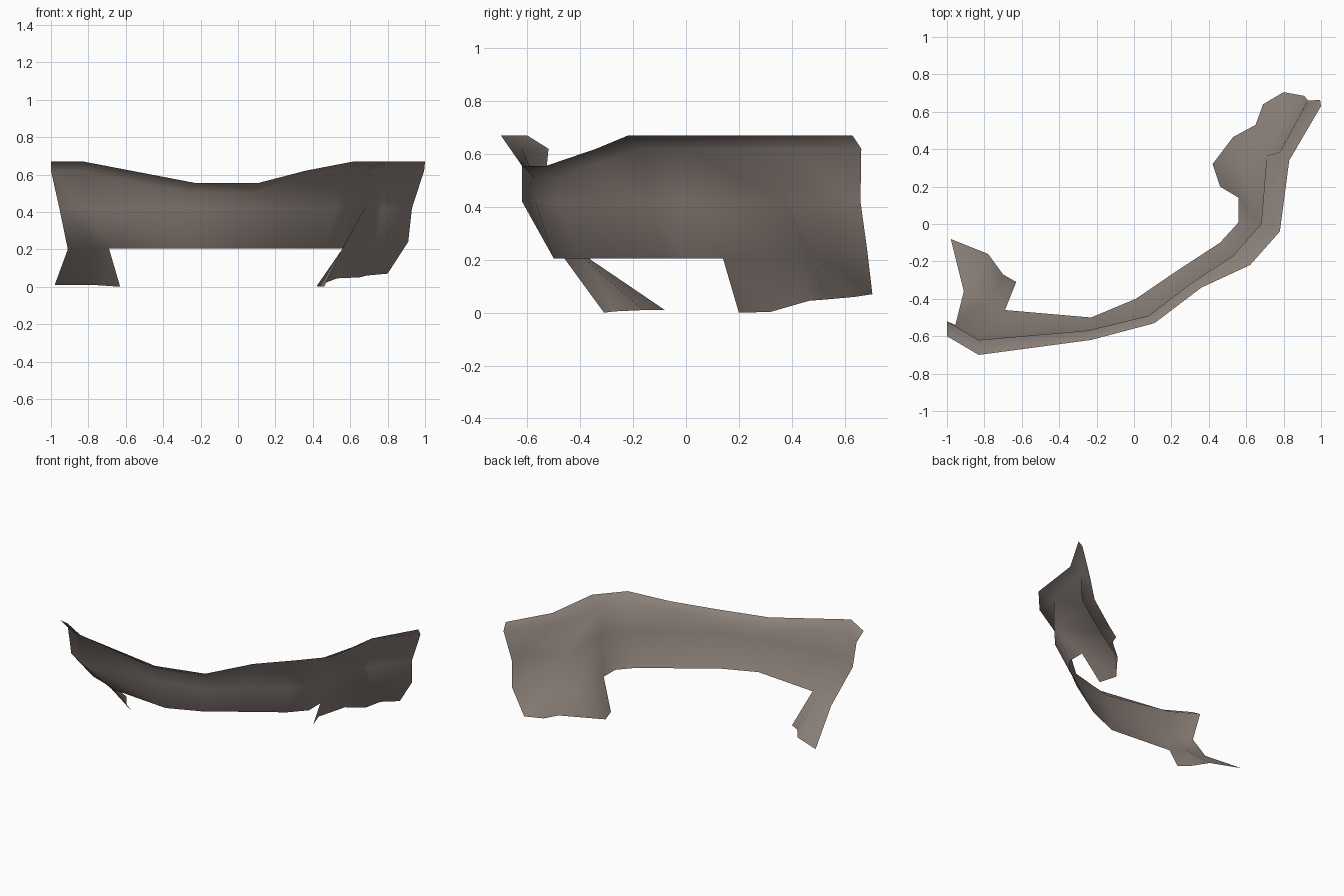
import bpy, bmesh
from mathutils import Vector

if "Cube" in bpy.data.objects:
    bpy.data.objects.remove(bpy.data.objects["Cube"])

mat = bpy.data.materials.new("dull_taupe")
mat.diffuse_color = (0.27, 0.225, 0.20, 1)
mat.use_nodes = True
mat.node_tree.nodes["Principled BSDF"].inputs["Base Color"].default_value = mat.diffuse_color

bm = bmesh.new()
cache = {}


def vert(p):
    key = tuple(round(c, 4) for c in p)
    if key not in cache:
        cache[key] = bm.verts.new(Vector(key))
    return cache[key]


def face(*pts):
    vs = list(dict.fromkeys(vert(p) for p in pts))
    if len(vs) > 2:
        bm.faces.new(vs)


def strip(a, b):
    """Skin the gap between two rows of points."""
    for i in range(len(a) - 1):
        face(a[i], b[i], b[i + 1], a[i + 1])


# Curved wall: flared rim, upright band, sloping skirt
# each column: rim x y, band x y, hem x y, rim height
columns = [
    (-.83, -.70, -.83, -.62, -.69, -.46, .67),
    (-.23, -.62, -.25, -.57, -.23, -.50, .555),
    (.11, -.53, .08, -.49, .01, -.40, .555),
    (.36, -.34, .30, -.32, .23, -.25, .62),
    (.62, -.22, .53, -.17, .46, -.10, .67),
    (.78, -.04, .68, .00, .56, .01, .67),
]
rim = [(c[0], c[1], c[6]) for c in columns]
neck = [(c[2], c[3], c[6] - .05) for c in columns]
band = [(c[2], c[3], .42) for c in columns]
hem = [(c[4], c[5], .205) for c in columns]
for upper, lower in ((rim, neck), (neck, band), (band, hem)):
    strip(upper, lower)

# Left end and its trailing flap
l_rim, l_neck, l_band = (-1, -.60, .67), (-1, -.52, .62), (-.955, -.54, .42)
l_mid = [(-.91, -.36, .2), (-.76, -.38, .2), hem[0]]
l_foot = [(-.98, -.08, .01), (-.78, -.16, .01), (-.70, -.27, .005), (-.63, -.31, 0)]
strip([l_rim, rim[0]], [l_neck, neck[0]])
strip([l_neck, neck[0]], [l_band, band[0]])
strip([l_band, band[0], band[0]], l_mid)
strip(l_mid[:2], l_foot[:2])
face(l_mid[1], l_foot[1], l_foot[2])
face(l_mid[1], l_foot[2], l_foot[3], l_mid[2])

# Right side panel with its hanging flap
apex, r_rim = (.78, .385, .62), (.83, .34, .67)
fold_a = [apex, (.71, .365, .42), (.575, .44, .22), (.53, .465, .045)]
fold_b = [apex, (.77, .39, .42), (.74, .475, .23), (.65, .53, .05)]
hem_end, foot_a, foot_b = (.56, .14, .205), (.46, .20, 0), (.42, .32, .003)
strip([rim[-1], r_rim], [neck[-1], apex])
strip([neck[-1], apex], [band[-1], fold_a[1]])
face(band[-1], hem[-1], hem_end)
face(band[-1], hem_end, fold_a[2], fold_a[1])
face(hem_end, foot_a, foot_b, fold_a[2])
face(fold_a[2], foot_b, fold_a[3])

# Pleat between the two right panels
strip(fold_a, fold_b)

# Right end panel
end = [(1, .63, .67), (.995, .663, .62), (.93, .66, .42), (.91, .685, .24), (.80, .705, .07)]
toe = (.69, .64, .06)
strip([r_rim, end[0]], [apex, end[1]])
strip(fold_b[:3], end[1:4])
face(fold_b[2], fold_b[3], toe)
face(fold_b[2], toe, end[4], end[3])

bmesh.ops.recalc_face_normals(bm, faces=bm.faces[:])
# outside of the wall should face forward
bm.faces.ensure_lookup_table()
if bm.faces[0].normal.y > 0:
    bmesh.ops.reverse_faces(bm, faces=bm.faces[:])

mesh = bpy.data.meshes.new("curved_wall")
bm.to_mesh(mesh)
bm.free()
mesh.materials.append(mat)
obj = bpy.data.objects.new("curved_wall", mesh)
bpy.context.collection.objects.link(obj)
bpy.context.view_layer.objects.active = obj
obj.select_set(True)
bpy.ops.object.shade_smooth_by_angle(angle=1.05)
